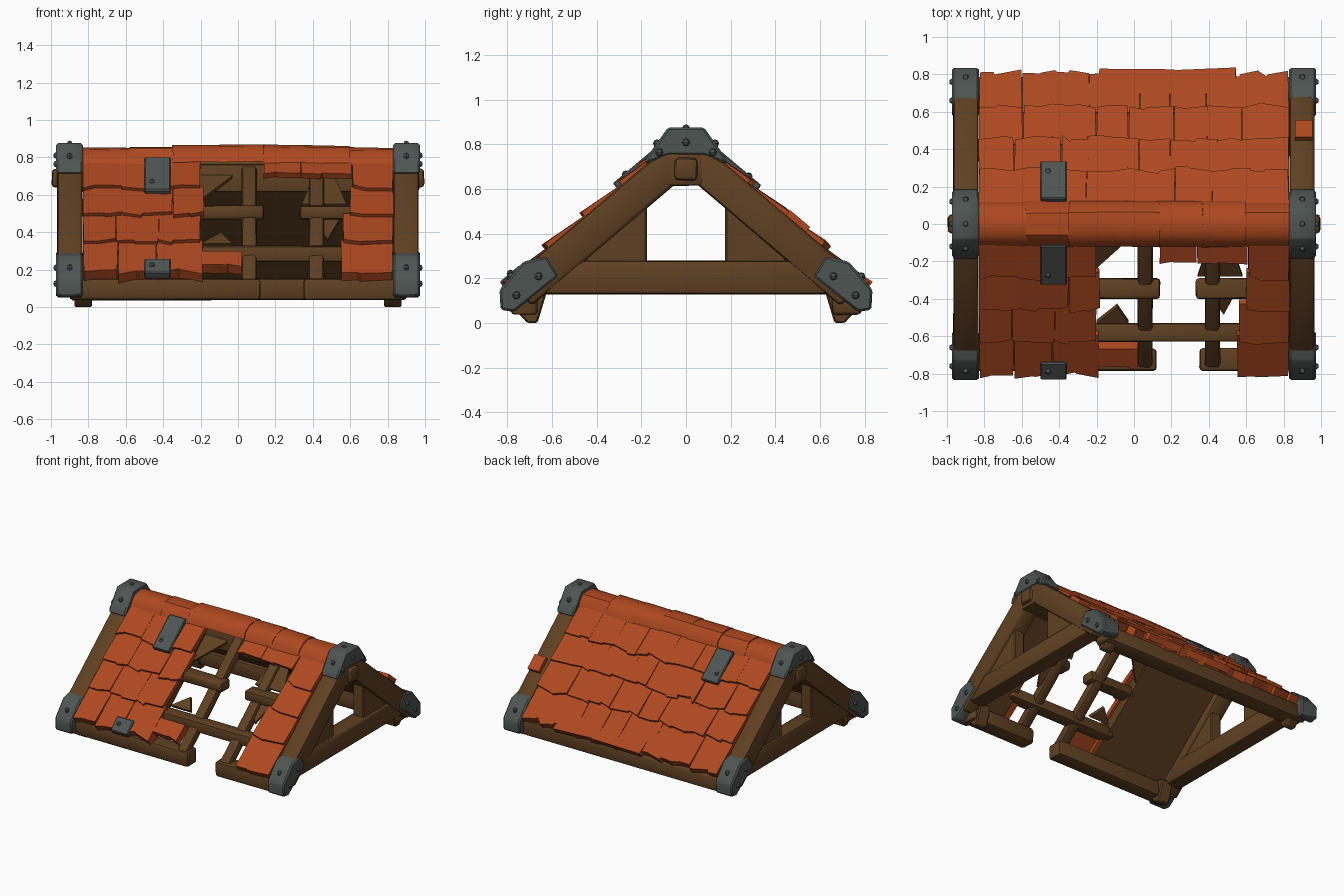
import bpy, bmesh, math, random
from mathutils import Matrix, Vector

random.seed(4)
if "Cube" in bpy.data.objects:
    bpy.data.objects.remove(bpy.data.objects["Cube"], do_unlink=True)

SLOPE, RIDGE = 0.84, 0.865
ANGLE = math.atan(SLOPE)
parts = []


def material(name, rgb):
    m = bpy.data.materials.new(name)
    m.use_nodes = True
    m.diffuse_color = (*rgb, 1)
    m.node_tree.nodes["Principled BSDF"].inputs["Base Color"].default_value = (*rgb, 1)
    return m


tile_mat = material("terracotta", (0.42, 0.065, 0.014))
dark_mat = material("dark terracotta", (0.2, 0.035, 0.012))
wood_mat = material("brown wood", (0.114, 0.051, 0.016))
steel_mat = material("grey steel", (0.076, 0.09, 0.086))


def finish(name, bm, mat, bevel=0.0, wobble=0.0, segments=1):
    bmesh.ops.recalc_face_normals(bm, faces=bm.faces[:])
    bm.normal_update()
    if bevel:
        bmesh.ops.bevel(bm, geom=bm.edges[:], offset=bevel, segments=segments,
                        profile=0.5, affect='EDGES', clamp_overlap=True)
    for v in bm.verts:
        v.co += Vector([random.uniform(-wobble, wobble) for _ in range(3)])
    me = bpy.data.meshes.new(name)
    bm.to_mesh(me)
    bm.free()
    me.materials.append(mat)
    ob = bpy.data.objects.new(name, me)
    bpy.context.collection.objects.link(ob)
    parts.append(ob)


def extrude(bm, points, offset):
    face = bm.faces.new([bm.verts.new(p) for p in points])
    ext = bmesh.ops.extrude_face_region(bm, geom=[face])
    moved = [g for g in ext["geom"] if isinstance(g, bmesh.types.BMVert)]
    bmesh.ops.translate(bm, verts=moved, vec=offset)


def prism(name, profile, x0, x1, mat, bevel=0.0, wobble=0.0):
    """Side profile (y, z) extruded along x."""
    bm = bmesh.new()
    extrude(bm, [(x0, y, z) for y, z in profile], (x1 - x0, 0, 0))
    finish(name, bm, mat, bevel, wobble)


def bar_yz(name, x, width, a, b, depth):
    """Timber running from a to b in the side plane."""
    d = Vector(b) - Vector(a)
    bm = bmesh.new()
    bmesh.ops.create_cube(bm, size=1)
    bm.transform(Matrix.Translation((x, (a[0] + b[0]) / 2, (a[1] + b[1]) / 2))
                 @ Matrix.Rotation(math.atan2(d.y, d.x), 4, 'X')
                 @ Matrix.Diagonal((width, d.length, depth, 1)))
    finish(name, bm, wood_mat, 0.018, 0.002, 2)


def bar_x(name, x0, x1, y, z, w, h):
    """Timber running along x."""
    bar_yz(name, (x0 + x1) / 2, x1 - x0, (y - w / 2, z), (y + w / 2, z), h)


def slab(name, side, points, thick, mat, bevel=0.0):
    """Plate on a roof slope; points are (x, distance from ridge, lift)."""
    normal = Vector((0, side * math.sin(ANGLE), math.cos(ANGLE)))
    bm = bmesh.new()
    extrude(bm, [Vector((x, side * y, RIDGE - SLOPE * y)) + normal * lift
                 for x, y, lift in points], -normal * thick)
    finish(name, bm, mat, bevel)


def rect(x0, x1, y0, y1, lift):
    return [(x0, y0, lift), (x1, y0, lift), (x1, y1, lift), (x0, y1, lift)]


def tile(side, x0, x1, y0, y1, low, thick):
    """Shingle with a ragged lower edge."""
    j = lambda r=0.014: random.uniform(-r, r)
    low += j(0.004)
    xm = x0 + (x1 - x0) * random.uniform(0.3, 0.7)
    drop = j()
    slab("roof_tile", side, [(x0, y0, -0.004), (x1, y0, -0.004),
         (x1 + j(0.006), y1 + j(), low + j(0.004)), (xm, y1 + drop, low),
         (xm - 0.01, y1 + drop + j(), low), (x0 + j(0.006), y1 + j(), low + j(0.004))],
         thick, tile_mat)


def tile_row(side, x0, x1, y0, y1):
    # The eave course is thick, closing the edge of the boarding
    low, thick = (0.006, 0.09) if y1 > 0.75 else (0.018, 0.035)
    n = max(1, round((x1 - x0) / 0.22))
    cuts = [x0] + [x0 + (x1 - x0) * (i + random.uniform(-0.25, 0.25)) / n
                   for i in range(1, n)] + [x1]
    for a, b in zip(cuts, cuts[1:]):
        tile(side, a + 0.001, b - 0.001, y0 - 0.02, y1, low, thick)


def rivet(x, y, z):
    bm = bmesh.new()
    bmesh.ops.create_uvsphere(bm, u_segments=6, v_segments=4, radius=0.018)
    bm.transform(Matrix.Translation((x, y, z)))
    finish("rivet", bm, steel_mat)


# Gable frames, metal caps and feet at both ends
foot = [(0.765, 0.06), (0.71, 0.0), (0.665, 0.0), (0.62, 0.15), (0.70, 0.17)]
eave_cap = [(0.835, 0.15), (0.83, 0.06), (0.77, 0.05), (0.57, 0.21), (0.625, 0.30), (0.73, 0.275)]
post = [(0.175, 0.24), (0.175, 0.56), (0.24, 0.53), (0.45, 0.33), (0.45, 0.24)]
ridge_cap = [(0.187, 0.71), (0.175, 0.745), (0.08, 0.877), (-0.08, 0.877),
             (-0.175, 0.745), (-0.187, 0.71), (-0.08, 0.752), (0.08, 0.752)]
for e in (-1, 1):
    prism("ridge_cap", ridge_cap, e * 0.83, e * 0.972, steel_mat, 0.01)
    bar_yz("tie_beam", e * 0.895, 0.125, (-0.66, 0.205), (0.66, 0.205), 0.15)
    for y, z in ((0, 0.81), (-0.12, 0.765), (0.12, 0.765)):
        rivet(e * 0.972, y, z)
    rivet(e * 0.9, 0, 0.872)
    for s in (-1, 1):
        flip = lambda prof: [(s * y, z) for y, z in prof]
        bar_yz("gable_rafter", e * 0.898, 0.135, (s * 0.01, 0.755), (s * 0.74, 0.135), 0.15)
        prism("eave_cap", flip(eave_cap), e * 0.83, e * 0.972, steel_mat, 0.01)
        prism("foot", flip(foot), e * 0.78, e * 0.875, wood_mat, 0.008)
        prism("gable_post", flip(post), e * 0.85, e * 0.94, wood_mat, 0.008)
        for y, z in ((0.76, 0.125), (0.66, 0.21)):
            rivet(e * 0.972, s * y, z)
        rivet(e * 0.9, s * 0.785, 0.21)
        rivet(e * 0.9, s * 0.13, 0.805)

# Long timbers: ridge, back eave, broken front eave, purlins
bar_x("ridge_beam", -0.968, 0.968, 0, 0.69, 0.16, 0.15)
bar_x("ridge_peg", -0.995, 0.995, 0, 0.69, 0.1, 0.1)
bar_x("back_eave_beam", -0.9, 0.9, 0.72, 0.095, 0.13, 0.115)
bar_x("front_eave_beam", -0.9, 0.12, -0.725, 0.095, 0.12, 0.115)
bar_x("front_eave_beam", 0.35, 0.9, -0.725, 0.095, 0.12, 0.115)
bar_x("lower_purlin", -0.26, 0.66, -0.58, 0.285, 0.1, 0.085)
bar_x("upper_purlin", -0.26, 0.14, -0.345, 0.505, 0.11, 0.075)
bar_x("upper_purlin", 0.33, 0.68, -0.345, 0.505, 0.11, 0.075)
for x in (0.06, 0.42):
    bar_yz("inner_rafter", x, 0.08, (-0.05, 0.735), (-0.75, 0.125), 0.07)

# Inner boarding, with a dark layer showing between the tiles
spans = [(1, -0.83, 0.83), (-1, -0.83, -0.22), (-1, 0.61, 0.83)]
for side, x0, x1 in spans:
    slab("inner_boarding", side, rect(x0, x1, 0.05, 0.77, -0.03), 0.075, wood_mat)
    slab("tile_underlay", side, rect(x0 + 0.01, x1 - 0.01, 0.08, 0.6, -0.01), 0.022, dark_mat)
slab("torn_board", -1, [(-0.23, 0.1, -0.07), (-0.03, 0.13, -0.07), (-0.22, 0.3, -0.07)], 0.02, wood_mat)
slab("torn_board", -1, [(0.40, 0.15, -0.06), (0.52, 0.15, -0.06), (0.58, 0.32, -0.06),
                        (0.34, 0.32, -0.06)], 0.02, wood_mat)
slab("torn_board", -1, [(0.36, 0.36, -0.06), (0.57, 0.36, -0.06), (0.48, 0.53, -0.07)], 0.02, wood_mat)
slab("torn_board", -1, [(-0.2, 0.57, -0.06), (-0.09, 0.49, -0.07), (-0.03, 0.57, -0.06)], 0.03, wood_mat)

# Tile courses, open in the middle of the front slope
courses = [0.09, 0.28, 0.45, 0.62, 0.81]
left_ends = [-0.2, -0.185, -0.2, -0.19]
right_starts = [0.61, 0.6, 0.56, 0.55]
for i, (y0, y1) in enumerate(zip(courses, courses[1:])):
    tile_row(1, -0.83, 0.83, y0, y1)
    tile_row(-1, -0.83, left_ends[i], y0, y1)
    tile_row(-1, right_starts[i], 0.83, y0, y1)
tile_row(-1, 0.14, 0.61, 0.09, 0.2)
tile(-1, -0.2, 0.02, 0.67, 0.77, 0.0, 0.06)
tile(1, -0.19, 0.54, 0.7, 0.82, 0.012, 0.05)
slab("loose_tile", 1, rect(0.86, 0.955, 0.45, 0.54, 0.025), 0.03, tile_mat)

# Rounded ridge tiles
ridge = [(-0.122, 0.765), (-0.105, 0.81), (-0.06, 0.85), (0, 0.862), (0.06, 0.85),
         (0.105, 0.81), (0.122, 0.765), (0, 0.79)]
breaks = [-0.83, -0.58, -0.35, -0.1, 0.13, 0.36, 0.59, 0.83]
lifts = [-0.008, -0.003, 0.008, 0.01, 0.006, 0.002, -0.01]
for a, b, up in zip(breaks, breaks[1:], lifts):
    prism("ridge_tile", [(y * (1 + up), z + up) for y, z in ridge], a, b + 0.008,
          tile_mat, 0, 0.004)

# Metal repair patches
for side, y0, y1, lift in ((1, 0.12, 0.32, 0.028), (-1, 0.1, 0.31, 0.028), (-1, 0.735, 0.825, 0.016)):
    slab("metal_patch", side, rect(-0.5, -0.36, y0, y1, lift), 0.045, steel_mat, 0.006)
    rivet(-0.46, side * (y1 - 0.04), RIDGE - SLOPE * (y1 - 0.04) + lift)

# Smooth shading with sharp edges kept
bpy.ops.object.select_all(action='DESELECT')
for ob in parts:
    ob.select_set(True)
bpy.context.view_layer.objects.active = parts[0]
bpy.ops.object.shade_smooth_by_angle(angle=math.radians(35))
